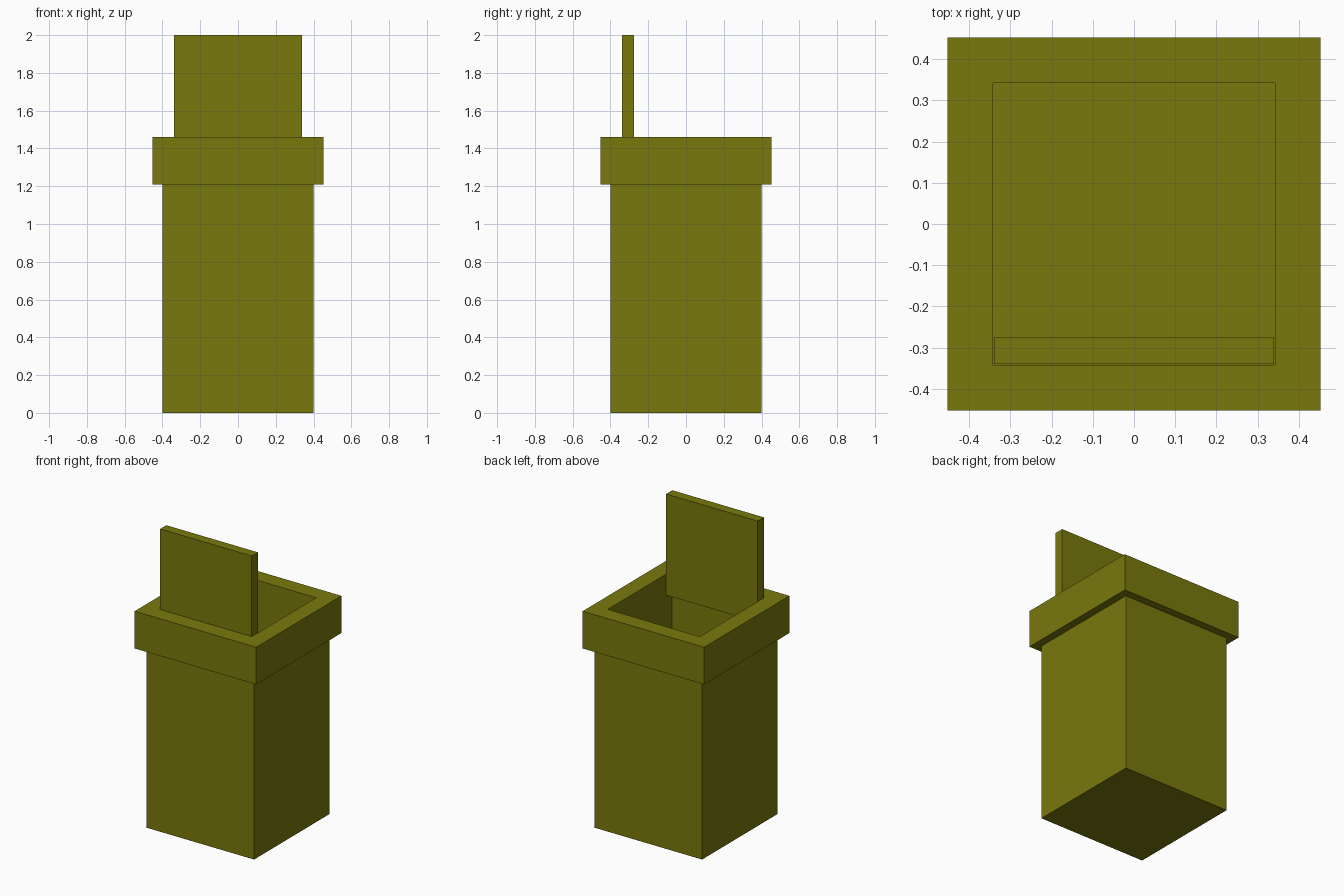
import bpy, bmesh

if "Cube" in bpy.data.objects:
    bpy.data.objects.remove(bpy.data.objects["Cube"])

olive = bpy.data.materials.new("olive")
olive.diffuse_color = (0.19, 0.19, 0.004, 1)
olive.use_nodes = True
olive.node_tree.nodes["Principled BSDF"].inputs["Base Color"].default_value = olive.diffuse_color


def square_loft(name, sections, center=(0, 0)):
    """Skin a stack of rectangles (half_x, half_y, z), capped at both ends."""
    bm = bmesh.new()
    cx, cy = center
    rings = [[bm.verts.new((cx + sx * hx, cy + sy * hy, z))
              for sx, sy in ((-1, -1), (1, -1), (1, 1), (-1, 1))]
             for hx, hy, z in sections]
    for a, b in zip(rings, rings[1:]):
        for i in range(4):
            j = (i + 1) % 4
            bm.faces.new((a[i], a[j], b[j], b[i]))
    bm.faces.new(rings[0][::-1])
    bm.faces.new(rings[-1])
    bmesh.ops.recalc_face_normals(bm, faces=bm.faces)
    mesh = bpy.data.meshes.new(name)
    bm.to_mesh(mesh)
    bm.free()
    mesh.materials.append(olive)
    obj = bpy.data.objects.new(name, mesh)
    bpy.context.collection.objects.link(obj)
    return obj


# Hollow bin: outer wall, overhanging rim, then down the inside to the floor
profile = [(0.40, 0.0), (0.40, 1.21), (0.452, 1.21),
           (0.452, 1.46), (0.342, 1.46), (0.342, 0.06)]
square_loft("bin_body", [(h, h, z) for h, z in profile])

# Open square lid standing upright just inside the front wall
square_loft("open_lid", [(0.34, 0.0325, 1.32), (0.34, 0.0325, 2.0)], (0, -0.3075))
